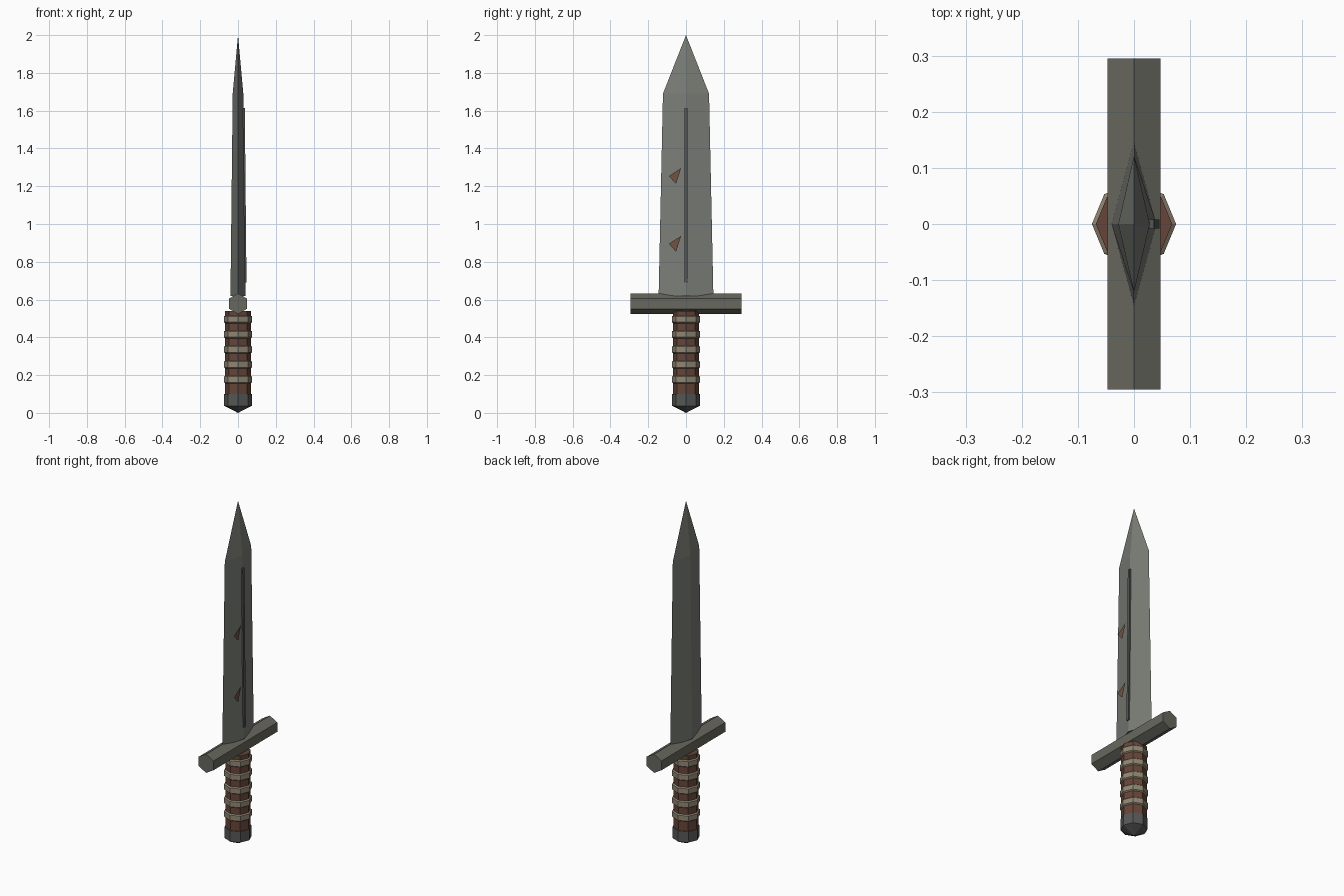
import bpy
from math import cos, sin, pi

if "Cube" in bpy.data.objects:
    bpy.data.objects.remove(bpy.data.objects["Cube"])


def material(name, rgb):
    m = bpy.data.materials.new(name)
    m.diffuse_color = (*rgb, 1)
    m.use_nodes = True
    m.node_tree.nodes["Principled BSDF"].inputs["Base Color"].default_value = m.diffuse_color
    return m


STEEL = material("steel", (0.20, 0.21, 0.185))
DARK = material("dark_steel", (0.09, 0.095, 0.09))
GUARD = material("guard_metal", (0.14, 0.14, 0.115))
LEATHER = material("leather", (0.13, 0.06, 0.04))
CORD = material("cord", (0.28, 0.24, 0.17))
RUST = material("rust", (0.16, 0.085, 0.055))


def mesh(name, verts, faces, mat):
    me = bpy.data.meshes.new(name)
    me.from_pydata(verts, [], faces)
    me.materials.append(mat)
    ob = bpy.data.objects.new(name, me)
    bpy.context.collection.objects.link(ob)
    return ob


def loft(name, rings, mat, tip=None):
    """Join equal rings of points, capping the start and the end (or a tip)."""
    n = len(rings[0])
    verts = [p for r in rings for p in r]
    faces = [tuple(range(n))[::-1]]
    for k in range(len(rings) - 1):
        for i in range(n):
            j = (i + 1) % n
            faces.append((k*n + i, k*n + j, k*n + n + j, k*n + n + i))
    last = (len(rings) - 1) * n
    if tip:
        verts.append(tip)
        faces += [(last + i, last + (i + 1) % n, len(verts) - 1) for i in range(n)]
    else:
        faces.append(tuple(range(last, last + n)))
    return mesh(name, verts, faces, mat)


def octagon(r, z):
    return [(r*cos(i*pi/4), r*sin(i*pi/4), z) for i in range(8)]


def diamond(x, y, z):
    return [(x, 0, z), (0, y, z), (-x, 0, z), (0, -y, z)]


# Blade with diamond section
loft("blade", [diamond(0.04, 0.145, 0.62), diamond(0.028, 0.122, 1.69)],
     STEEL, tip=(0, 0, 2.0))

# Raised strip along one face, parallel to the blade ridge
strip = []
for z, x in ((0.69, 0.045), (1.615, 0.036)):
    strip.append([(x - 0.012, -0.008, z), (x, -0.008, z),
                  (x, 0.008, z), (x - 0.012, 0.008, z)])
loft("blade_strip", strip, DARK)

# Rust chips beside the strip
for i, z in enumerate((0.895, 1.254)):
    mesh(f"rust_chip_{i + 1}",
         [(0.0375, -0.026, z + 0.042), (0.0375, -0.09, z), (0.0375, -0.053, z - 0.042)],
         [(0, 1, 2)], RUST)

# Hexagonal crossguard along y, with a corner on top
guard = [[(0.0545*sin(i*pi/3), y, 0.578 + 0.0545*cos(i*pi/3)) for i in range(6)]
         for y in (-0.295, 0.295)]
loft("crossguard", guard, GUARD)

# Grip and its cord bands
loft("grip", [octagon(0.068, 0.09), octagon(0.068, 0.54)], LEATHER)
for i in range(5):
    z = 0.177 + 0.0795 * i
    loft(f"grip_band_{i + 1}",
         [octagon(r, z + dz) for r, dz in
          ((0.066, -0.022), (0.075, -0.015), (0.075, 0.015), (0.066, 0.022))], CORD)

# Pommel ending in a shallow point
loft("pommel", [octagon(0.073, 0.1), octagon(0.073, 0.037)], DARK, tip=(0, 0, 0))

# Consistent outward normals
import bmesh
for ob in bpy.data.objects:
    if len(ob.data.polygons) > 1:
        bm = bmesh.new()
        bm.from_mesh(ob.data)
        bmesh.ops.recalc_face_normals(bm, faces=bm.faces)
        bm.to_mesh(ob.data)
        bm.free()
    elif ob.data.polygons[0].normal.x < 0:
        ob.data.flip_normals()
